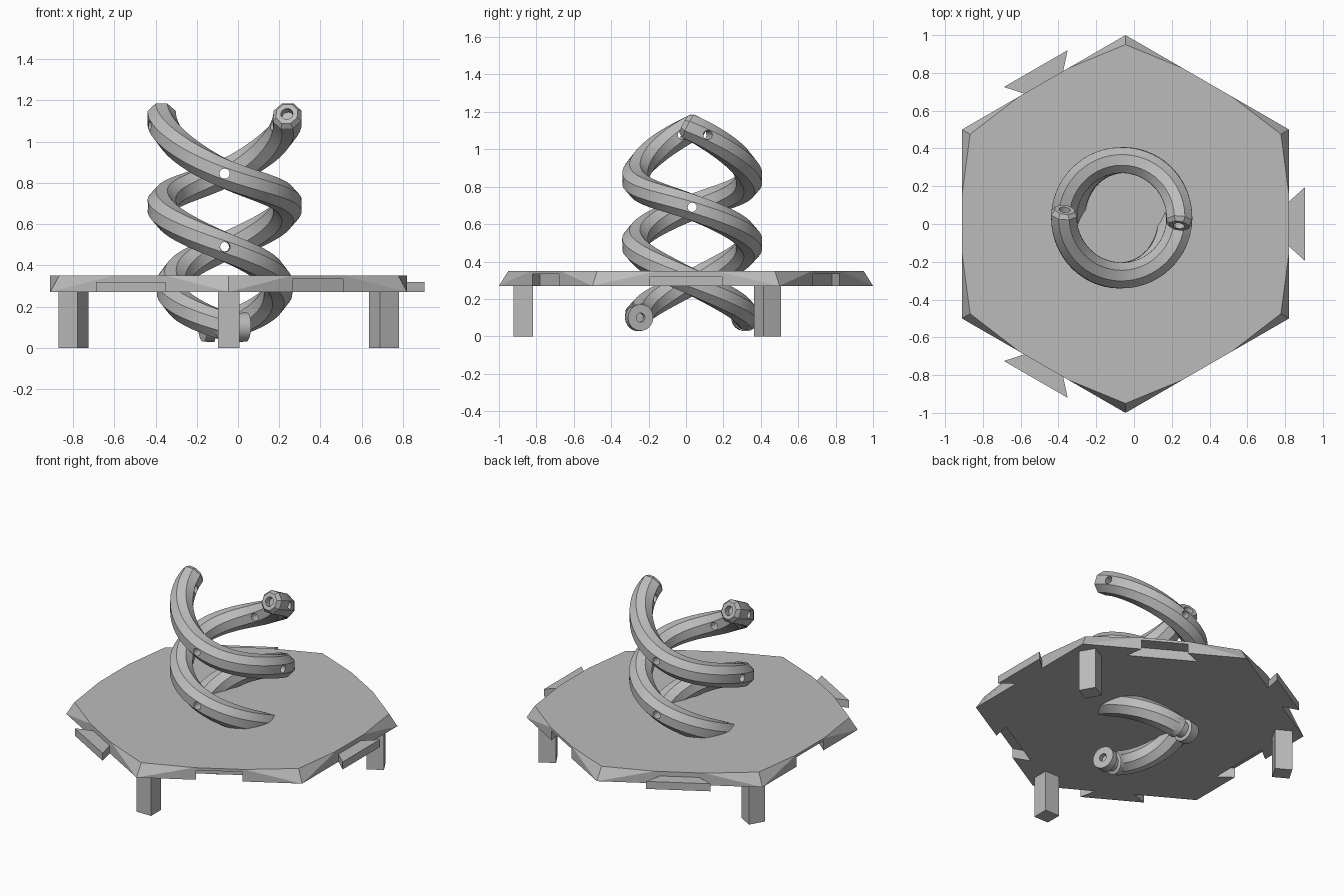
import bpy, bmesh
from math import sin, cos, pi, radians
from mathutils import Vector, Matrix

if "Cube" in bpy.data.objects:
    bpy.data.objects.remove(bpy.data.objects["Cube"])

grey = bpy.data.materials.new("light_grey")
grey.diffuse_color = (0.5, 0.5, 0.5, 1)
grey.use_nodes = True
grey.node_tree.nodes["Principled BSDF"].inputs["Base Color"].default_value = grey.diffuse_color
PLATE = Vector((-0.045, 0, 0))      # centre of the base
COIL = Vector((-0.065, 0.033, 0))   # axis of the double helix
Z0, Z1 = 0.27, 0.35                 # plate bottom and top


def finish(name, bm):
    bmesh.ops.recalc_face_normals(bm, faces=bm.faces)
    me = bpy.data.meshes.new(name)
    bm.to_mesh(me)
    bm.free()
    ob = bpy.data.objects.new(name, me)
    bpy.context.collection.objects.link(ob)
    me.materials.append(grey)
    return ob


def loft(name, rings):
    """Skin equal-sized rings of points and cap both ends."""
    bm = bmesh.new()
    vs = [[bm.verts.new(p) for p in r] for r in rings]
    n = len(vs[0])
    for a, b in zip(vs, vs[1:]):
        for i in range(n):
            j = (i + 1) % n
            bm.faces.new((a[i], a[j], b[j], b[i]))
    bm.faces.new(vs[0][::-1])
    bm.faces.new(vs[-1])
    return finish(name, bm)


def cut(ob, cutters):
    for c in cutters:
        m = ob.modifiers.new("cut", 'BOOLEAN')
        m.operation, m.solver, m.object = 'DIFFERENCE', 'EXACT', c
        bpy.context.view_layer.objects.active = ob
        bpy.ops.object.modifier_apply(modifier=m.name)
        bpy.data.objects.remove(c)


def dovetail(name, deg, pts, z0, z1):
    """Prism from (distance out, half width) pairs on one plate side."""
    rot = Matrix.Rotation(radians(deg), 3, 'Z')
    out = [(d, w) for d, w in pts] + [(d, -w) for d, w in reversed(pts)]
    return loft(name, [[PLATE + rot @ Vector((d, w, z)) for d, w in out] for z in (z0, z1)])


# Hexagonal plate with corners bevelled off the top
bm = bmesh.new()
AP = cos(pi / 6)
bottom, top = [], []
for k in range(6):
    rot = Matrix.Rotation(radians(60 * k), 3, 'Z')
    def put(x, y, z):
        return bm.verts.new(PLATE + rot @ Vector((x, y, z)))
    bottom.append(put(AP, -0.5, Z0))
    top.append((put(0.95 * AP, -0.475, Z1), put(AP, -0.15, Z1), put(AP, 0.15, Z1)))
for k in range(6):
    n = (k + 1) % 6
    a, b, c = top[k]
    bm.faces.new((bottom[k], b, a))
    bm.faces.new((bottom[k], bottom[n], c, b))
    bm.faces.new((bottom[n], top[n][0], c))
bm.faces.new([v for t in top for v in t])
bm.faces.new(bottom[::-1])
plate = finish("base_plate", bm)

# Dovetail sockets on three sides, tabs on the other three
cut(plate, [dovetail("socket_cutter", d, [(AP + 0.02, 0.125), (AP - 0.09, 0.215)], 0.2, 0.333)
            for d in (60, 180, 300)])
for i, d in enumerate((0, 120, 240)):
    dovetail(f"dovetail_tab_{i + 1}", d, [(AP - 0.01, 0.11), (0.95, 0.195)], Z0, 0.32)

# Square legs under alternate corners
for i, d in enumerate((-90, 30, 150)):
    rot = Matrix.Rotation(radians(d), 3, 'Z')
    loft(f"leg_{i + 1}", [[PLATE + rot @ Vector((0.87 + x, y, z)) for x, y in
                          ((-.053, -.053), (.053, -.053), (.053, .053), (-.053, .053))]
                          for z in (0, Z0 + 0.01)])

# Helix knots: sweep in degrees, height, radius
KNOTS = [(-8, 1.135, .305), (12, 1.08, .305), (90, .845, .305), (180, .69, .305),
         (270, .49, .305), (360, .29, .26), (450, .105, .29), (472, .10, .295)]


def slope(i, c):
    a, b = KNOTS[max(i - 1, 0)], KNOTS[min(i + 1, len(KNOTS) - 1)]
    return (b[c] - a[c]) / (b[0] - a[0])


def sample(t, c):
    """Cubic Hermite through the knots."""
    i = max([k for k in range(len(KNOTS) - 1) if KNOTS[k][0] <= t] or [0])
    a, b = KNOTS[i], KNOTS[i + 1]
    h = b[0] - a[0]
    u = (t - a[0]) / h
    return ((2*u**3 - 3*u*u + 1) * a[c] + (u**3 - 2*u*u + u) * h * slope(i, c)
            + (3*u*u - 2*u**3) * b[c] + (u**3 - u*u) * h * slope(i + 1, c))


def frame(t, start):
    """Centre, outward, side and along directions at sweep t."""
    def at(s):
        ang = radians(start + s)
        r = sample(s, 2)
        return COIL + Vector((r * cos(ang), r * sin(ang), sample(s, 1)))
    along = (at(t + 0.5) - at(t - 0.5)).normalized()
    ang = radians(start + t)
    out = Vector((cos(ang), sin(ang), 0))
    out = (out - along * out.dot(along)).normalized()
    return at(t), out, along.cross(out), along


def ring(t, start, r, n=8):
    p, out, side, _ = frame(t, start)
    return [p + r * (cos(a) * out + sin(a) * side)
            for a in [2 * pi * (k + 0.5) / n for k in range(n)]]


def rod(p, direction, r, half):
    bm = bmesh.new()
    q = direction.to_track_quat('Z', 'Y').to_matrix().to_4x4()
    bmesh.ops.create_cone(bm, cap_ends=True, segments=12, radius1=r, radius2=r,
                          depth=2 * half, matrix=Matrix.Translation(p) @ q)
    return finish("hole_cutter", bm)


# Two octagonal strands, each half a turn from the other
for name, start in (("left_strand", 180), ("right_strand", 0)):
    R = 0.074
    path = [(-8, 0.056), (-4, R)] + [(t, R) for t in range(2, 445, 6)] + [(447, R)]
    strand = loft(name, [ring(t, start, r) for t, r in path])
    cutters = []
    for t in (13, 90, 180, 270):
        p, out, _, _ = frame(t, start)
        cutters.append(rod(p, out, 0.025, 0.12))
    p, _, _, along = frame(-8, start)
    cutters.append(rod(p, along, 0.03, 0.04))
    cut(strand, cutters)
    # Round grooved foot at the lower end
    foot = loft(name + "_foot", [ring(t, start, r, 24) for t, r in
                ((445, .07), (452, .07), (453, .05), (459, .05), (460, .071), (471, .071))])
    p, _, _, along = frame(471, start)
    cut(foot, [rod(p, along, 0.025, 0.03)])
    for ob, deg in ((strand, 25), (foot, 35)):
        bpy.ops.object.select_all(action='DESELECT')
        ob.select_set(True)
        bpy.context.view_layer.objects.active = ob
        bpy.ops.object.shade_smooth_by_angle(angle=radians(deg))
